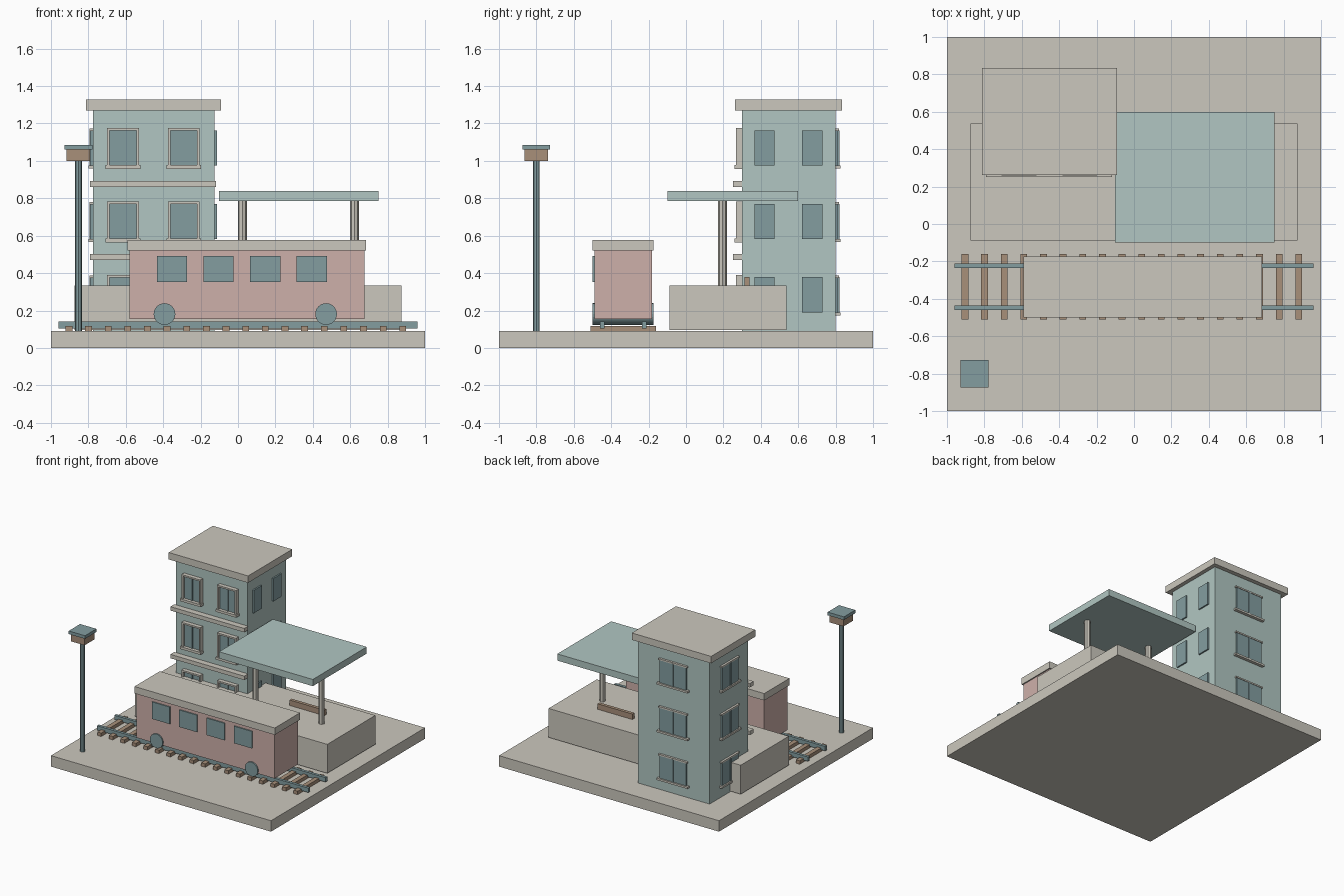
import bpy, math

if "Cube" in bpy.data.objects:
    bpy.data.objects.remove(bpy.data.objects["Cube"])


def material(name, rgb):
    m = bpy.data.materials.new(name)
    m.diffuse_color = (*rgb, 1)
    m.use_nodes = True
    m.node_tree.nodes["Principled BSDF"].inputs["Base Color"].default_value = m.diffuse_color
    return m


STONE = material("warm_stone", (0.60, 0.575, 0.51))
TEAL = material("pale_teal", (0.44, 0.565, 0.54))
PINK = material("dusty_pink", (0.617, 0.434, 0.402))
SLATE = material("slate_blue", (0.227, 0.337, 0.352))
BROWN = material("wood_brown", (0.392, 0.279, 0.195))


def box(name, x, y, z, mat):
    """Box from (min, max) pairs."""
    vs = [(a, b, c) for a in x for b in y for c in z]
    fs = [(0, 1, 3, 2), (4, 6, 7, 5), (0, 4, 5, 1), (2, 3, 7, 6), (0, 2, 6, 4), (1, 5, 7, 3)]
    me = bpy.data.meshes.new(name)
    me.from_pydata(vs, [], fs)
    me.materials.append(mat)
    ob = bpy.data.objects.new(name, me)
    bpy.context.collection.objects.link(ob)
    return ob


def cylinder(name, loc, r, depth, sides, mat, rot=(0, 0, 0)):
    bpy.ops.mesh.primitive_cylinder_add(vertices=sides, radius=r, depth=depth, location=loc, rotation=rot)
    ob = bpy.context.object
    ob.name = name
    ob.data.materials.append(mat)
    return ob


# Base and platform
box("base", (-1, 1), (-1, 1), (0, 0.09), STONE)
box("platform", (-0.873, 0.873), (-0.088, 0.537), (0.097, 0.335), STONE)

# Station tower
box("tower", (-0.775, -0.125), (0.30, 0.80), (0.09, 1.27), TEAL)
box("tower_roof", (-0.813, -0.092), (0.262, 0.835), (1.27, 1.327), STONE)
for z in (0.469, 0.861):
    box("floor_band", (-0.79, -0.118), (0.25, 0.30), (z, z + 0.032), STONE)


def wall_box(name, wall, c, half, out, z, mat):
    """Box on the back or left wall, centred on c along the wall."""
    span = (c - half, c + half)
    if wall == "back":
        box(name, span, (0.80, 0.80 + out), z, mat)
    else:
        box(name, (-0.775 - out, -0.775), span, z, mat)


for floor in range(3):
    z = 0.19 + 0.3925 * floor
    # Framed front windows
    for c in (-0.615, -0.29):
        box("front_glass", (c - 0.075, c + 0.075), (0.285, 0.30), (z, z + 0.19), SLATE)
        box("front_mullion", (c - 0.005, c + 0.005), (0.277, 0.30), (z, z + 0.19), SLATE)
        for s in (-1, 1):
            a, b = sorted((c + s * 0.072, c + s * 0.085))
            box("frame_side", (a, b), (0.266, 0.30), (z, z + 0.2), STONE)
        box("frame_top", (c - 0.085, c + 0.085), (0.266, 0.30), (z + 0.187, z + 0.2), STONE)
        box("front_sill", (c - 0.093, c + 0.093), (0.258, 0.30), (z - 0.018, z + 0.002), STONE)
    # Plain windows on the right wall
    for y in (0.42, 0.675):
        box("side_glass", (-0.125, -0.113), (y - 0.054, y + 0.054), (z, z + 0.188), SLATE)
    # Wide windows on the back and left walls
    for wall, c, half in (("back", -0.45, 0.12), ("left", 0.55, 0.105)):
        wall_box("wide_glass", wall, c, half, 0.014, (z, z + 0.188), SLATE)
        wall_box("wide_mullion", wall, c, 0.006, 0.02, (z, z + 0.188), SLATE)
        wall_box("wide_sill", wall, c, half + 0.02, 0.025, (z - 0.016, z), STONE)
        wall_box("wide_lintel", wall, c, half + 0.01, 0.018, (z + 0.185, z + 0.197), STONE)

# Canopy, its posts and the bench
box("canopy", (-0.102, 0.75), (-0.10, 0.60), (0.785, 0.84), TEAL)
for x in (0.023, 0.623):
    cylinder("canopy_post", (x, 0.195, 0.56), 0.024, 0.45, 8, STONE)
box("bench", (0.25, 0.565), (0.313, 0.34), (0.335, 0.38), BROWN)

# Track
for i in range(18):
    x = -0.904 + 0.105 * i
    box("sleeper", (x - 0.018, x + 0.018), (-0.51, -0.16), (0.09, 0.118), BROWN)
for y in (-0.4475, -0.2225):
    box("rail", (-0.96, 0.96), (y - 0.0115, y + 0.0115), (0.104, 0.14), SLATE)

# Railcar
box("car_body", (-0.58, 0.675), (-0.49, -0.182), (0.155, 0.52), PINK)
box("car_roof", (-0.59, 0.685), (-0.501, -0.173), (0.52, 0.577), STONE)
for i in range(4):
    x = -0.353 + 0.249 * i
    box("car_window", (x - 0.081, x + 0.081), (-0.499, -0.49), (0.352, 0.492), SLATE)
for x in (-0.393, 0.471):
    cylinder("wheel_pair", (x, -0.337, 0.181), 0.058, 0.326, 24, SLATE, (math.pi / 2, 0, 0))

# Lamp
cylinder("lamp_post", (-0.853, -0.80, 0.545), 0.018, 0.91, 8, SLATE)
box("lamp_head", (-0.916, -0.79), (-0.863, -0.737), (1.0, 1.06), BROWN)
box("lamp_cap", (-0.927, -0.779), (-0.874, -0.726), (1.06, 1.086), SLATE)
